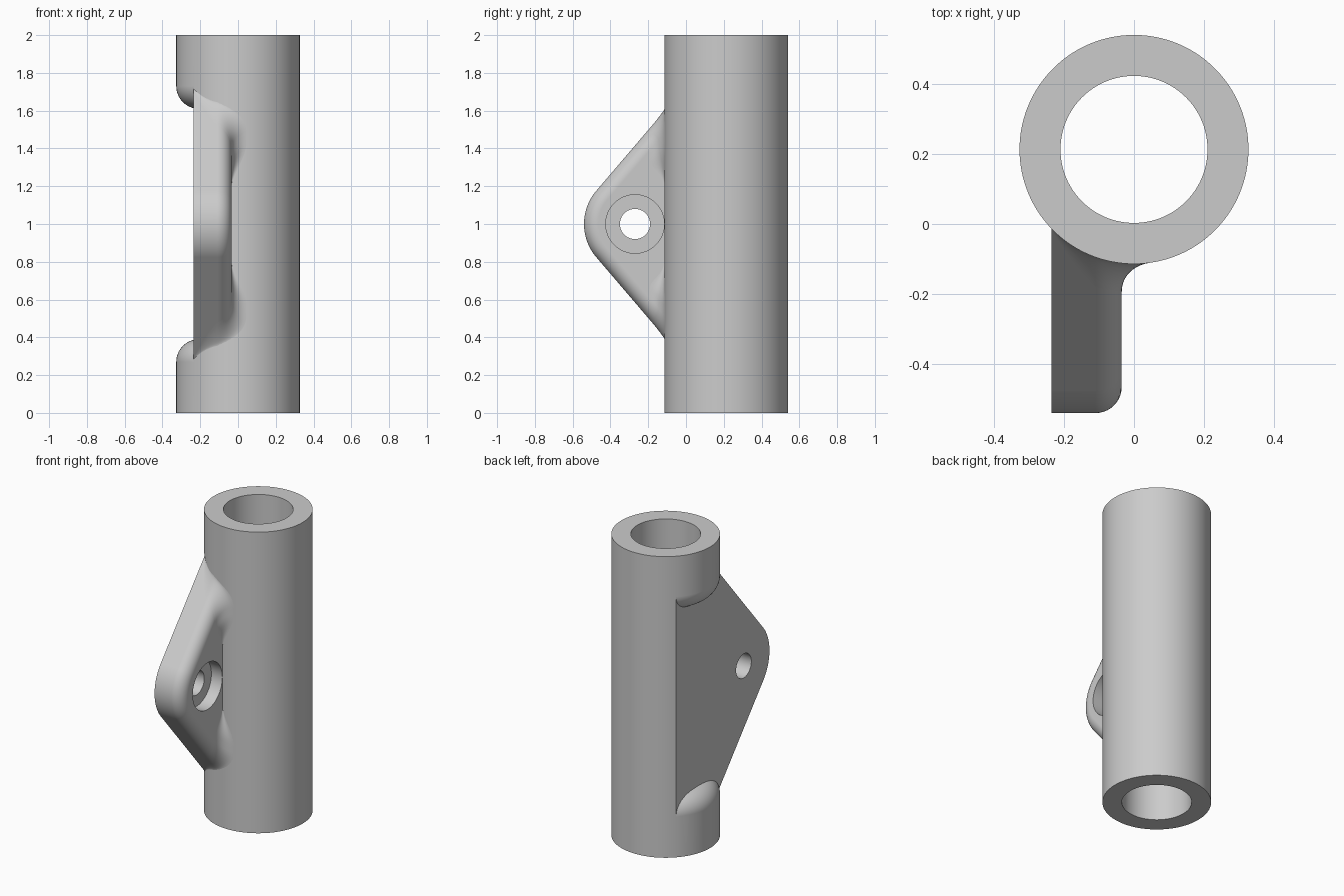
import bpy, bmesh
from math import sin, cos, tan, pi, sqrt, radians

cube = bpy.data.objects.get("Cube")
if cube:
    bpy.data.objects.remove(cube, do_unlink=True)

grey = bpy.data.materials.new("plain grey")
grey.use_nodes = True
grey.diffuse_color = (0.6, 0.6, 0.6, 1)
grey.node_tree.nodes["Principled BSDF"].inputs["Base Color"].default_value = (0.6, 0.6, 0.6, 1)

AXIS_Y, R_OUT, R_IN, HEIGHT = 0.213, 0.327, 0.21, 2.0
BACK, FACE = -0.235, -0.035          # flat side and bored side of the lug
HOLE_Y, MID = -0.27, 1.0             # bolt hole centre
TIP, EDGE, BLEND = 0.27, 0.075, 0.08 # tip, edge and root radii
SLOPE = radians(49.5)


def make(name, rings, closed_ring=True, wrap=False, caps=False):
    """Skin a list of point rings."""
    bm = bmesh.new()
    rows = [[bm.verts.new(p) for p in ring] for ring in rings]
    n = len(rows[0])
    pairs = list(zip(rows, rows[1:])) + ([(rows[-1], rows[0])] if wrap else [])
    for a, b in pairs:
        for i in range(n if closed_ring else n - 1):
            j = (i + 1) % n
            bm.faces.new((a[i], a[j], b[j], b[i]))
    if caps:
        bm.faces.new(rows[0])
        bm.faces.new(rows[-1])
    bmesh.ops.recalc_face_normals(bm, faces=bm.faces)
    mesh = bpy.data.meshes.new(name)
    bm.to_mesh(mesh)
    bm.free()
    mesh.materials.append(grey)
    obj = bpy.data.objects.new(name, mesh)
    bpy.context.collection.objects.link(obj)
    return obj


def revolve(name, profile, segments=128):
    """Turn a closed (radius, z) profile about the tube axis."""
    def ring(a):
        return [(r * cos(a), AXIS_Y + r * sin(a), z) for r, z in profile]
    return make(name, [ring(2 * pi * k / segments) for k in range(segments)], wrap=True)


def rod(name, radius, x0, x1, segments=64):
    def ring(x):
        return [(x, HOLE_Y + radius * cos(2 * pi * k / segments),
                 MID + radius * sin(2 * pi * k / segments)) for k in range(segments)]
    return make(name, [ring(x0), ring(x1)], caps=True)


def block(name, lo, hi):
    def ring(z):
        return [(lo[0], lo[1], z), (hi[0], lo[1], z), (hi[0], hi[1], z), (lo[0], hi[1], z)]
    return make(name, [ring(lo[2]), ring(hi[2])], caps=True)


def boolean(obj, cutter, operation="DIFFERENCE"):
    mod = obj.modifiers.new("cut", "BOOLEAN")
    mod.object, mod.operation, mod.solver = cutter, operation, "EXACT"
    bpy.context.view_layer.objects.active = obj
    bpy.ops.object.modifier_apply(modifier=mod.name)
    bpy.data.objects.remove(cutter, do_unlink=True)


def finish(obj, angle=30):
    bpy.ops.object.select_all(action="DESELECT")
    obj.select_set(True)
    bpy.context.view_layer.objects.active = obj
    bpy.ops.object.shade_smooth_by_angle(angle=radians(angle))
    mod = obj.modifiers.new("even shading", "WEIGHTED_NORMAL")
    mod.keep_sharp = True


# Tube with a flat relief whose end walls roll over onto the outside
tube = revolve("tube", [(R_IN, 0), (R_OUT, 0), (R_OUT, HEIGHT), (R_IN, HEIGHT)])
roll, half = 0.12, 0.61
quarter = [(R_OUT - roll + roll * sin(a), half + roll - roll * cos(a))
           for a in [pi / 2 * k / 16 for k in range(17)]]
upper = [(0.1, half)] + quarter + [(0.45, half + roll)]
groove = [(r, MID + z) for r, z in upper] + [(r, MID - z) for r, z in reversed(upper)]
relief = revolve("relief", groove)
boolean(relief, block("side", (-0.6, -0.5, 0.1), (BACK, 0.9, 1.9)), "INTERSECT")
boolean(tube, relief)
finish(tube)


# Lug: tapered outline with round tip, rounded over on the bored side
def outline(x, inset):
    rad = TIP - inset
    arc = [(HOLE_Y - rad * cos(a), MID + rad * sin(a))
           for a in [(pi / 2 - SLOPE) * k / 16 for k in range(-16, 17)]]
    run = (-HOLE_Y + rad * sin(SLOPE)) * tan(SLOPE)
    z_end = rad * cos(SLOPE) + run
    pts = [(0, MID - z_end)] + arc + [(0, MID + z_end)]
    return [(x, y, z) for y, z in pts]


rings = [outline(BACK, 0)]
for k in range(11):
    a = pi / 2 * k / 10
    rings.append(outline(FACE - EDGE + EDGE * sin(a), EDGE * (1 - cos(a))))
lug = make("lug", rings, caps=True)
boolean(lug, rod("bolt_hole", 0.08, -0.5, 0.3))
boolean(lug, rod("counterbore", 0.155, FACE - 0.08, 0.3))
finish(lug)

# Root fillet: flares the lug section onto the tube, fading out beside the bore
SIDE = EDGE / cos(SLOPE)


def half_height(y):
    return TIP * cos(SLOPE) + tan(SLOPE) * (y - HOLE_Y + TIP * sin(SLOPE))


def root_point(x, height, nx, nz, rad, a):
    """height(h) gives z above the middle for a section of half height h."""
    grow = rad * (1 - cos(a))
    x += nx * grow
    y = AXIS_Y - sqrt((R_OUT + rad * (1 - sin(a))) ** 2 - x * x)
    return x, y, height(half_height(y)) + 0.3 * nz * grow


def root_column(sign, a):
    pts = []
    for k in range(7):                       # sloping side
        x = BACK + (FACE - EDGE - BACK) * k / 7
        pts.append(root_point(x, lambda h: h, 0, 1, BLEND * k / 7, a))
    for k in range(11):                      # rounded edge
        p = pi / 2 * (1 - k / 10)
        pts.append(root_point(FACE - EDGE + EDGE * cos(p),
                              lambda h: h - SIDE + SIDE * sin(p), cos(p), sin(p), BLEND, a))
    for k in range(1, 21):                   # bored side
        t = 1 - k / 20
        s = min(1, max(0, (0.45 * t - 0.17) / 0.23))
        rad = BLEND * s * s * (3 - 2 * s)
        pts.append(root_point(FACE, lambda h: (h - SIDE) * t, 1, 0, rad, a))
    return [(x, y, MID + sign * z) for x, y, z in pts]


for name, sign in (("upper_root_fillet", 1), ("lower_root_fillet", -1)):
    columns = [root_column(sign, pi / 2 * k / 10) for k in range(11)]
    fillet = make(name, columns, closed_ring=False)
    # Face the open strip outwards, away from the lug
    bm = bmesh.new()
    bm.from_mesh(fillet.data)
    bmesh.ops.dissolve_degenerate(bm, dist=1e-5, edges=bm.edges)
    if sum(f.normal.x * f.calc_area() for f in bm.faces) < 0:
        bmesh.ops.reverse_faces(bm, faces=bm.faces)
    bm.to_mesh(fillet.data)
    bm.free()
    finish(fillet, 60)
